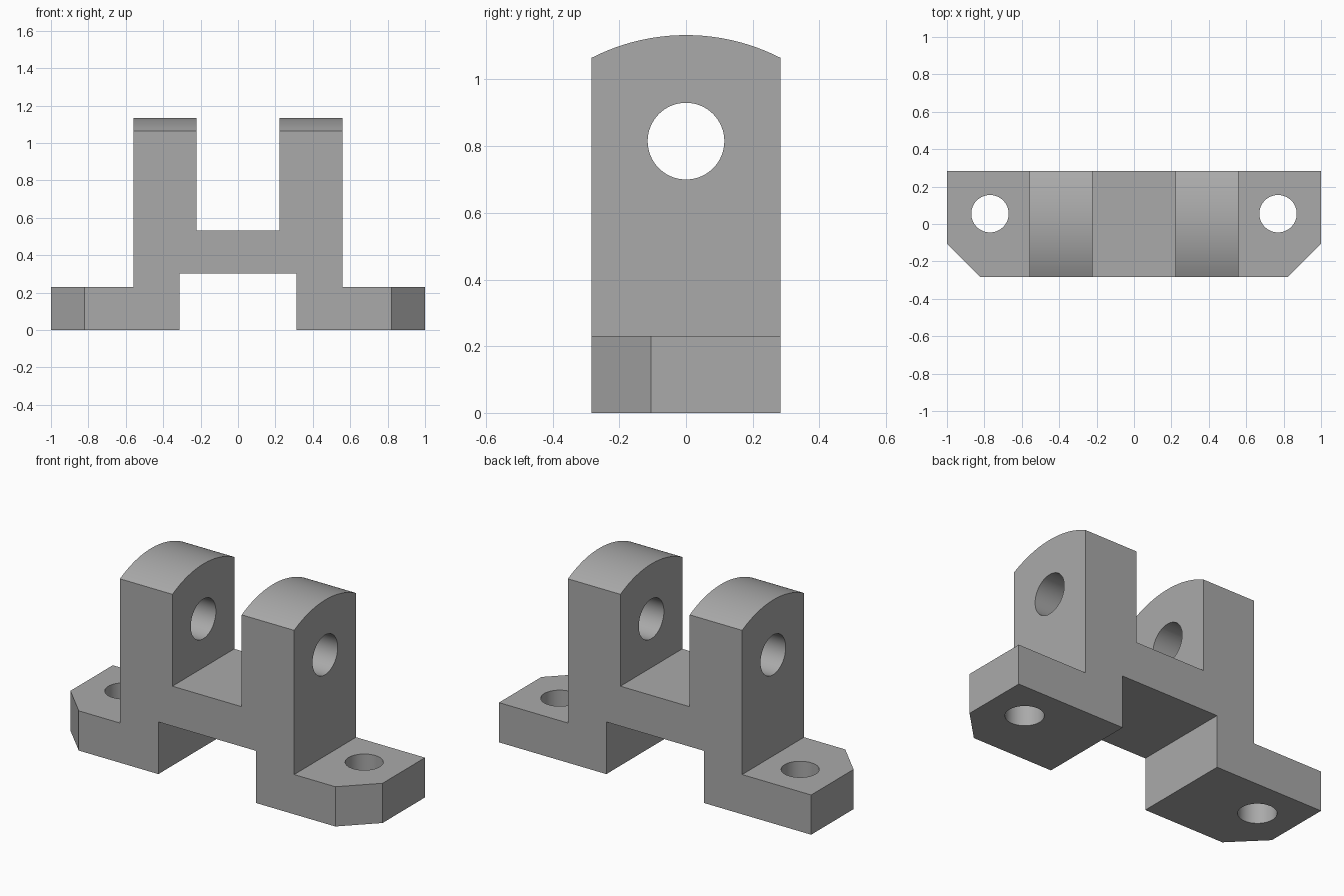
import bpy
import bmesh
from math import sin, cos, asin, pi, radians
from mathutils import Vector

cube = bpy.data.objects.get("Cube")
if cube:
    bpy.data.objects.remove(cube, do_unlink=True)

steel = bpy.data.materials.new("plain grey")
steel.use_nodes = True
GREY = (0.4, 0.4, 0.4, 1)
steel.diffuse_color = GREY
steel.node_tree.nodes["Principled BSDF"].inputs["Base Color"].default_value = GREY

DEPTH = 0.283      # half depth of the bracket
TOP = 1.133        # crown height
CROWN_R = 0.623    # radius of the rounded lug tops


def prism(name, outline, place, direction):
    """Extrude a 2D outline, placed in space by place(u, v)."""
    bm = bmesh.new()
    face = bm.faces.new([bm.verts.new(place(u, v)) for u, v in outline])
    extruded = bmesh.ops.extrude_face_region(bm, geom=[face])
    moved = [g for g in extruded["geom"] if isinstance(g, bmesh.types.BMVert)]
    bmesh.ops.translate(bm, verts=moved, vec=Vector(direction))
    bmesh.ops.recalc_face_normals(bm, faces=bm.faces)
    mesh = bpy.data.meshes.new(name)
    bm.to_mesh(mesh)
    bm.free()
    mesh.materials.append(steel)
    obj = bpy.data.objects.new(name, mesh)
    bpy.context.collection.objects.link(obj)
    return obj


def mirrored(half):
    return half + [(-u, v) for u, v in reversed(half)]


def circle(cu, cv, r, n=64):
    return [(cu + r * cos(2 * pi * i / n), cv + r * sin(2 * pi * i / n))
            for i in range(n)]


def along_x(u, v):
    return (-1.5, u, v)


def along_z(u, v):
    return (u, v, -0.5)


# Bracket body: front profile with feet, bridge and two lugs
front = mirrored([(0.312, 0.302), (0.312, 0), (1, 0), (1, 0.23), (0.558, 0.23),
                  (0.558, TOP), (0.222, TOP), (0.222, 0.533)])
# The bridge underside closes the outline between the two halves
bracket = prism("clevis_bracket", front, lambda u, v: (u, -DEPTH, v),
                (0, 2 * DEPTH, 0))

# Rounded crown envelope, seen from the side
sweep = asin(DEPTH / CROWN_R)
angles = [-sweep + 2 * sweep * i / 24 for i in range(25)]
crown = [(CROWN_R * sin(a), TOP - CROWN_R + CROWN_R * cos(a)) for a in angles]
side = [(DEPTH, -0.1)] + [(-DEPTH, -0.1)] + crown
# Chamfered foot envelope, seen from above
plan = mirrored([(0.822, -DEPTH), (1, -0.105), (1, DEPTH)])

cutters = [
    ("INTERSECT", prism("crown_envelope", side, along_x, (3, 0, 0))),
    ("INTERSECT", prism("foot_envelope", plan, along_z, (0, 0, 2))),
    ("DIFFERENCE", prism("pin_hole", circle(0, 0.815, 0.115), along_x, (3, 0, 0))),
]
for s in (-1, 1):
    cutters.append(("DIFFERENCE", prism("bolt_hole", circle(s * 0.77, 0.055, 0.1),
                                        along_z, (0, 0, 2))))

# Shape the body with each cutter, then discard it
bpy.ops.object.select_all(action="DESELECT")
bpy.context.view_layer.objects.active = bracket
bracket.select_set(True)
for operation, cutter in cutters:
    cutter.hide_render = True
    mod = bracket.modifiers.new(cutter.name, "BOOLEAN")
    mod.operation = operation
    mod.solver = "EXACT"
    mod.object = cutter
    bpy.ops.object.modifier_apply(modifier=mod.name)
    bpy.data.objects.remove(cutter, do_unlink=True)

bpy.ops.object.shade_smooth_by_angle(angle=radians(25))
